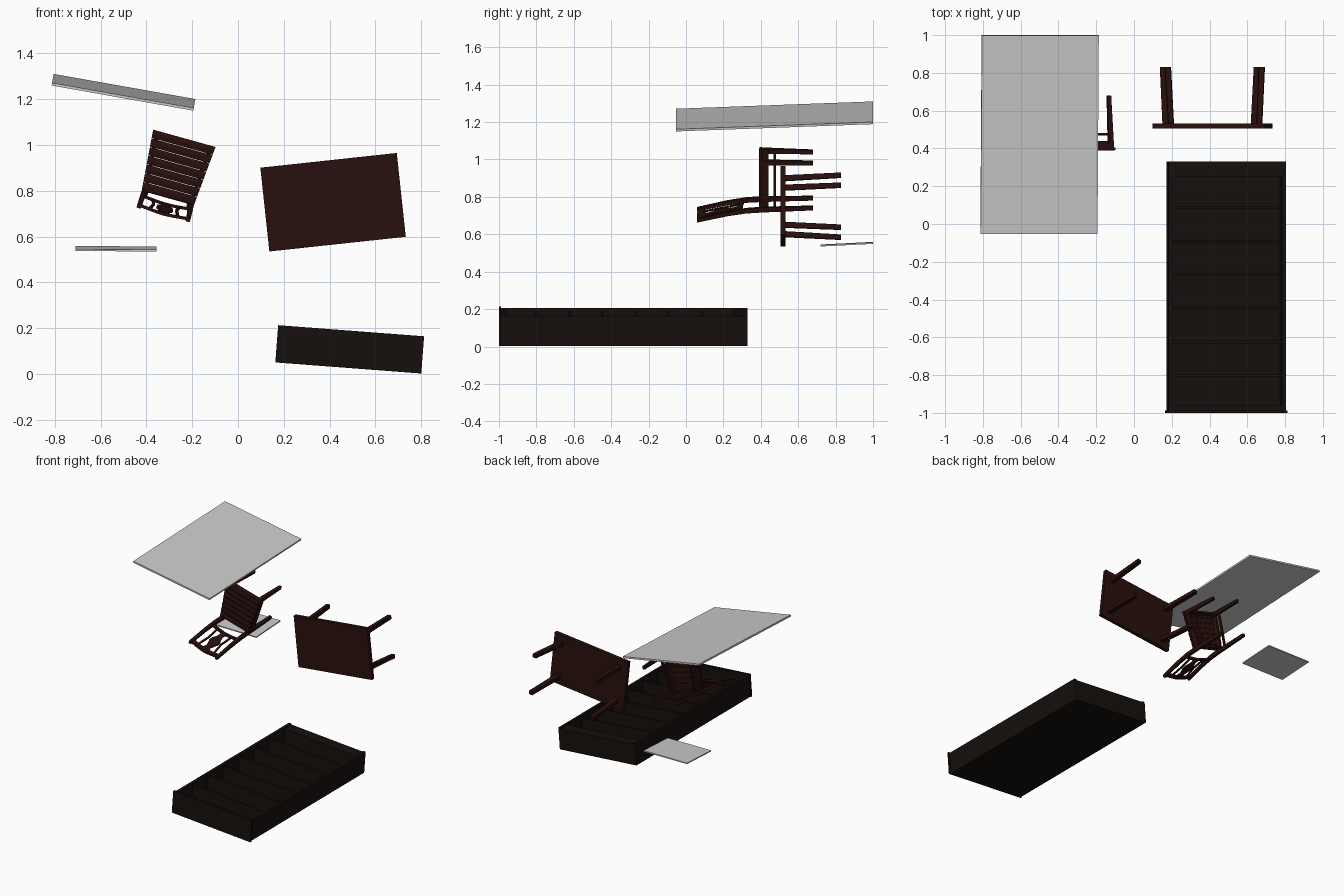
import bpy, bmesh
from mathutils import Matrix, Vector

cube = bpy.data.objects.get("Cube")
if cube:
    bpy.data.objects.remove(cube)


def material(name, color):
    m = bpy.data.materials.new(name)
    m.use_nodes = True
    m.diffuse_color = color
    m.node_tree.nodes["Principled BSDF"].inputs["Base Color"].default_value = color
    return m


dark_wood = material("dark_wood", (0.008, 0.005, 0.004, 1))
red_wood = material("red_wood", (0.022, 0.005, 0.004, 1))


def frame(origin, x_dir, y_dir):
    """Matrix of a tilted local frame."""
    x = Vector(x_dir).normalized()
    z = x.cross(Vector(y_dir)).normalized()
    y = z.cross(x)
    m = Matrix((x, y, z)).transposed().to_4x4()
    m.translation = origin
    return m


def finish(name, bm, place, mat):
    bmesh.ops.recalc_face_normals(bm, faces=bm.faces)
    mesh = bpy.data.meshes.new(name)
    bm.to_mesh(mesh)
    bm.free()
    ob = bpy.data.objects.new(name, mesh)
    bpy.context.collection.objects.link(ob)
    ob.matrix_world = place
    if mat:
        mesh.materials.append(mat)
    return ob


def box(name, place, center, size, mat=None):
    bm = bmesh.new()
    bmesh.ops.create_cube(bm, size=1)
    bmesh.ops.scale(bm, vec=size, verts=bm.verts)
    bmesh.ops.translate(bm, vec=center, verts=bm.verts)
    return finish(name, bm, place, mat)


def loft(name, place, stations, mat, axis=2):
    """Rectangular sections (center, width, depth) joined along an axis."""
    bm = bmesh.new()
    u, v = [i for i in range(3) if i != axis]
    rings = []
    for center, w, d in stations:
        ring = []
        for su, sv in ((-1, -1), (1, -1), (1, 1), (-1, 1)):
            p = Vector(center)
            p[u] += su * w / 2
            p[v] += sv * d / 2
            ring.append(bm.verts.new(p))
        rings.append(ring)
    for a, b in zip(rings, rings[1:]):
        for i in range(4):
            j = (i + 1) % 4
            bm.faces.new((a[i], a[j], b[j], b[i]))
    bm.faces.new(rings[0])
    bm.faces.new(rings[-1])
    return finish(name, bm, place, mat)


SIDES = (("left", 1), ("right", -1))

# Floating grey panels
large = frame((-0.5, 0.473, 1.23), (0.62, 0, -0.11), (0, 1.05, 0.04))
box("large_panel", large, (0, 0, 0), (0.628, 1.053, 0.012))
small = frame((-0.532, 0.86, 0.547), (1, 0, -0.008), (0, 0.28, 0.014))
box("small_panel", small, (0, 0, 0), (0.353, 0.28, 0.008))

# Bookcase lying on its back
case = frame((0.4815, 0, 0.0265), (0.632, 0, -0.048), (0, 1, 0))
W, D, T = 0.623, 0.157, 0.02
Y0, Y1 = -0.988, 0.33
mid, length = (Y0 + Y1) / 2, Y1 - Y0
box("case_back", case, (0, mid, 0.005), (W, length, 0.01), dark_wood)
for side, s in SIDES:
    box("case_side_" + side, case, (s * (W - T) / 2, mid, D / 2), (T, length, D), dark_wood)
box("case_top", case, (0, -0.994, 0.0815), (0.639, 0.012, 0.163), dark_wood)
box("case_base", case, (0, 0.322, D / 2 - 0.01), (W - T, 0.016, D - 0.02), dark_wood)
box("case_kickboard", case, (0, 0.29, D - 0.015), (W - T, 0.08, 0.016), dark_wood)
inner = W - 2 * T
for i in range(7):
    y = -0.802 + i * 0.1775
    box("case_shelf", case, (0, y, 0.074), (inner, 0.014, 0.138), dark_wood)
box("case_head_rail", case, (0, -0.972, 0.08), (inner, 0.03, 0.14), dark_wood)

# Table turned so its top faces forward
table = frame((0.415, 0.505, 0.75), (0.595, 0, 0.064), (-0.064, 0, 0.595))
box("table_top", table, (0, 0, -0.013), (0.599, 0.368, 0.026), red_wood)
for side, s in SIDES:
    for end, e in (("back", 1), ("front", -1)):
        loft("table_leg_%s_%s" % (end, side), table,
             [((s * 0.235, e * 0.125, -0.02), 0.032, 0.03),
              ((s * 0.25, e * 0.14, -0.325), 0.027, 0.027)], red_wood)

# Chair tipped over, seat facing forward
chair = frame((-0.27, 0.39, 0.90), (0.963, 0, -0.268), (0.268, 0, 0.963))


def seat_half(y):
    return 0.13 + y * 0.085


# Slatted seat, wider toward its front
N = 7
pitch = 0.27 / N
for i in range(N):
    y0 = -0.135 + i * pitch + 0.001
    y1 = y0 + pitch - 0.002
    loft("seat_slat", chair,
         [((0, y0, -0.009), seat_half(y0) * 2, 0.012),
          ((0, (y0 + y1) / 2, -0.007), seat_half(y0) * 2 + 0.003, 0.015),
          ((0, y1, -0.009), seat_half(y1) * 2, 0.012)], red_wood, axis=1)

# Seat rails under the slats
for end, y in (("front", 0.122), ("back", -0.13)):
    box("seat_rail_" + end, chair, (0, y, -0.032), (seat_half(y) * 2 - 0.03, 0.014, 0.036), red_wood)

for side, s in SIDES:
    loft("seat_rail_" + side, chair,
         [((s * 0.102, -0.13, -0.032), 0.014, 0.036),
          ((s * 0.123, 0.12, -0.032), 0.014, 0.036)], red_wood, axis=1)
    loft("chair_front_leg_" + side, chair,
         [((s * 0.12, 0.12, -0.014), 0.028, 0.028),
          ((s * 0.11, 0.115, -0.29), 0.02, 0.022)], red_wood)
    # Rear leg and back post in one sweep
    loft("chair_back_post_" + side, chair,
         [((s * 0.098, -0.138, -0.29), 0.02, 0.022),
          ((s * 0.105, -0.145, -0.02), 0.024, 0.026),
          ((s * 0.107, -0.151, 0.07), 0.023, 0.025),
          ((s * 0.109, -0.167, 0.17), 0.021, 0.023),
          ((s * 0.111, -0.203, 0.33), 0.019, 0.02)], red_wood)
    loft("chair_stretcher_" + side, chair,
         [((s * 0.102, -0.14, -0.085), 0.012, 0.015),
          ((s * 0.116, 0.118, -0.085), 0.012, 0.015)], red_wood, axis=1)

# Backrest rails with a gentle arch
for name, y, z, h in (("lower", -0.157, 0.09, 0.022), ("top", -0.2, 0.305, 0.036)):
    loft("backrest_%s_rail" % name, chair,
         [((x, y - bow, z + bow), 0.014, h)
          for x, bow in ((-0.108, 0), (-0.05, 0.006), (0, 0.009), (0.05, 0.006), (0.108, 0))],
         red_wood, axis=0)

# Vase-shaped centre splat
widths = (0.045, 0.03, 0.04, 0.07, 0.075, 0.05, 0.035, 0.06)
loft("backrest_splat", chair,
     [((0, -0.163 - 0.043 * t, 0.1 + 0.2 * t), w, 0.01)
      for t, w in ((i / (len(widths) - 1), w) for i, w in enumerate(widths))], red_wood)
for side, s in SIDES:
    loft("backrest_slat_" + side, chair,
         [((s * 0.06, -0.16, 0.09), 0.012, 0.009),
          ((s * 0.052, -0.18, 0.2), 0.012, 0.009),
          ((s * 0.065, -0.204, 0.3), 0.012, 0.009)], red_wood)
